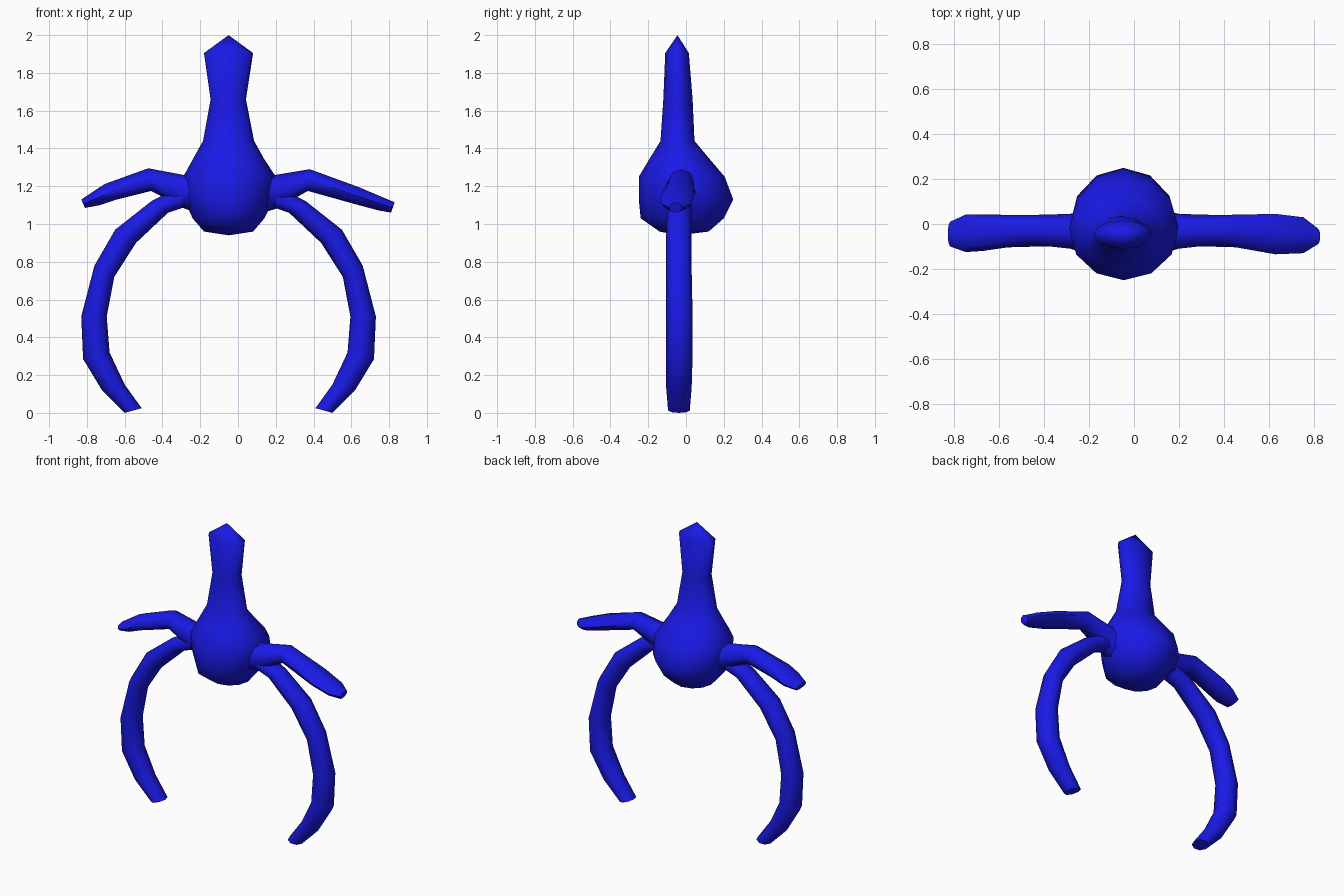
import bpy, bmesh, math
from mathutils import Vector

MID = -0.05  # mirror line of the legs

blue = bpy.data.materials.new("blue")
blue.diffuse_color = (0.01, 0.01, 0.8, 1)


def loft(name, rows, sides=8, mirror=False):
    """Each row is a cross-section: two edge points in the xz plane, then y min and y max."""
    bm = bmesh.new()
    rings = []
    for ax, az, bx, bz, y0, y1 in rows:
        if mirror:
            ax, bx = 2 * MID - ax, 2 * MID - bx
        a = Vector((ax, (y0 + y1) / 2, az))
        b = Vector((bx, (y0 + y1) / 2, bz))
        mid, u, v = (a + b) / 2, (a - b) / 2, Vector((0, (y1 - y0) / 2, 0))
        rings.append([bm.verts.new(mid + u * math.cos(t) + v * math.sin(t))
                      for t in (math.tau * i / sides for i in range(sides))])
    for r, s in zip(rings, rings[1:]):
        for i in range(sides):
            j = (i + 1) % sides
            bm.faces.new((r[i], r[j], s[j], s[i]))
    bm.faces.new(rings[0])
    bm.faces.new(rings[-1])
    bmesh.ops.remove_doubles(bm, verts=bm.verts, dist=0.0005)
    bmesh.ops.recalc_face_normals(bm, faces=bm.faces)
    mesh = bpy.data.meshes.new(name)
    bm.to_mesh(mesh)
    bm.free()
    mesh.materials.append(blue)
    ob = bpy.data.objects.new(name, mesh)
    bpy.context.collection.objects.link(ob)
    bpy.ops.object.select_all(action='DESELECT')
    ob.select_set(True)
    bpy.context.view_layer.objects.active = ob
    bpy.ops.object.shade_smooth_by_angle(angle=math.radians(60))


# Round body rising into the neck and pointed head
loft("body", [
    (-0.05, 0.94, -0.05, 0.94, -0.04, -0.04),
    (-0.18, 0.96, 0.08, 0.96, -0.14, 0.12),
    (-0.24, 1.03, 0.14, 1.03, -0.24, 0.20),
    (-0.285, 1.13, 0.19, 1.13, -0.25, 0.25),
    (-0.29, 1.25, 0.20, 1.25, -0.25, 0.205),
    (-0.235, 1.35, 0.135, 1.35, -0.19, 0.12),
    (-0.185, 1.44, 0.085, 1.44, -0.135, 0.045),
    (-0.145, 1.66, 0.042, 1.66, -0.12, 0.035),
    (-0.18, 1.905, 0.08, 1.905, -0.11, 0.015),
    (-0.05, 2.0, -0.05, 2.0, -0.045, -0.045),
], sides=12)

# Arms, flaring out of the body and flattening toward the hands
loft("left_arm", [
    (-0.15, 1.28, -0.15, 1.04, -0.15, 0.08),
    (-0.29, 1.26, -0.28, 1.08, -0.11, 0.045),
    (-0.475, 1.295, -0.46, 1.175, -0.09, 0.04),
    (-0.705, 1.212, -0.64, 1.13, -0.12, 0.042),
    (-0.77, 1.17, -0.73, 1.10, -0.125, 0.042),
    (-0.83, 1.13, -0.81, 1.085, -0.10, 0.01),
])
loft("right_arm", [
    (0.06, 1.28, 0.06, 1.04, -0.15, 0.08),
    (0.20, 1.26, 0.20, 1.08, -0.11, 0.045),
    (0.38, 1.29, 0.37, 1.175, -0.09, 0.04),
    (0.64, 1.195, 0.62, 1.105, -0.135, 0.045),
    (0.77, 1.14, 0.74, 1.073, -0.13, 0.03),
    (0.83, 1.115, 0.81, 1.06, -0.09, -0.02),
])

# Bowed legs, one mirrored from the other
leg = [
    (0.17, 1.22, 0.09, 1.12, -0.10, 0.03),
    (0.36, 1.12, 0.27, 1.06, -0.10, 0.03),
    (0.55, 0.97, 0.44, 0.90, -0.105, 0.03),
    (0.66, 0.78, 0.555, 0.72, -0.105, 0.03),
    (0.73, 0.51, 0.595, 0.51, -0.105, 0.035),
    (0.72, 0.285, 0.58, 0.32, -0.105, 0.035),
    (0.62, 0.12, 0.50, 0.15, -0.105, 0.03),
    (0.50, 0.0, 0.41, 0.025, -0.095, 0.02),
]
loft("right_leg", leg)
loft("left_leg", leg, mirror=True)
